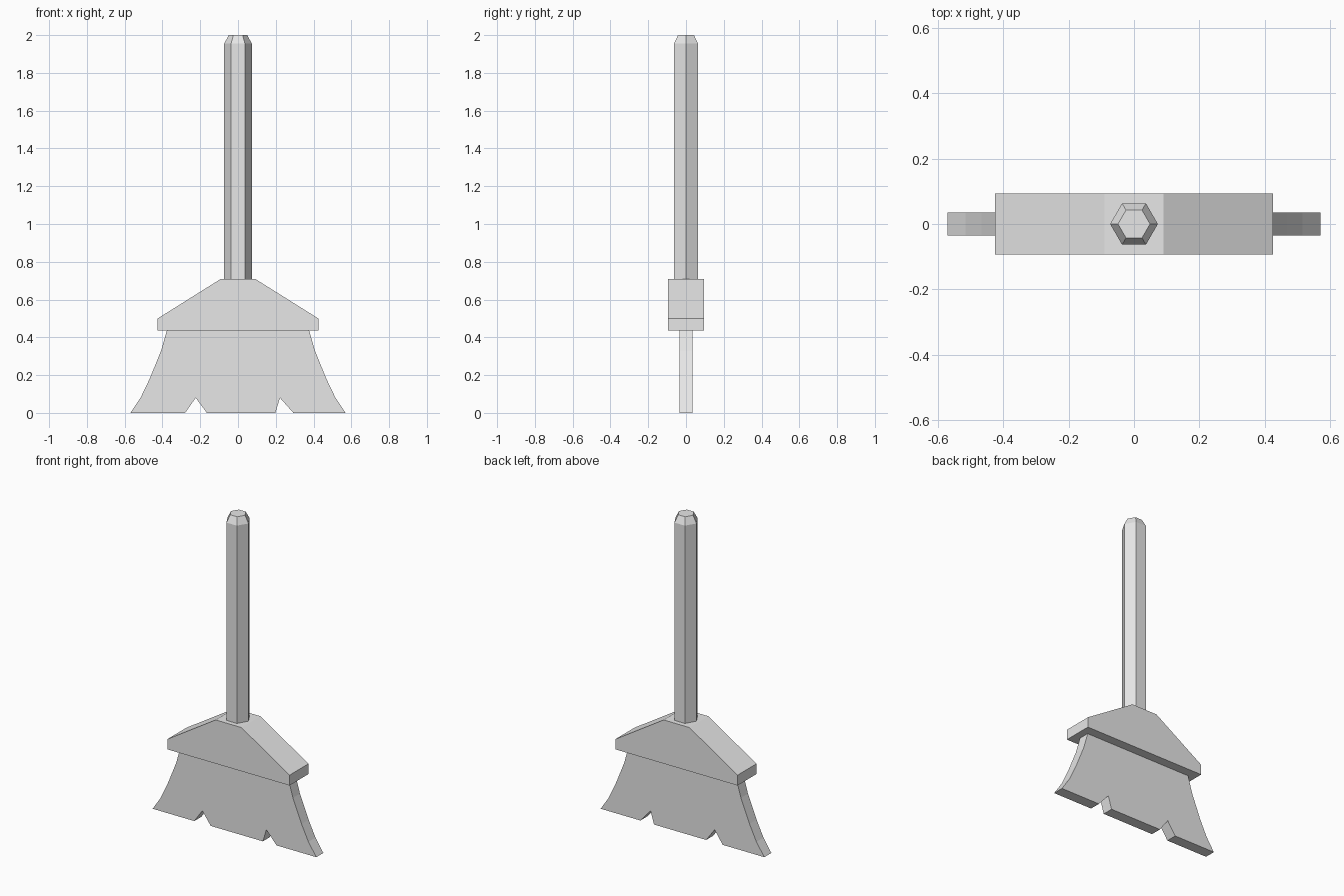
import bpy
import bmesh
import math

cube = bpy.data.objects.get("Cube")
if cube:
    bpy.data.objects.remove(cube, do_unlink=True)

grey = bpy.data.materials.new("plain_grey")
grey.use_nodes = True
grey.diffuse_color = (0.8, 0.8, 0.8, 1)
grey.node_tree.nodes["Principled BSDF"].inputs["Base Color"].default_value = (0.8, 0.8, 0.8, 1)


def add_object(name, bm):
    bmesh.ops.recalc_face_normals(bm, faces=bm.faces)
    mesh = bpy.data.meshes.new(name)
    bm.to_mesh(mesh)
    bm.free()
    mesh.materials.append(grey)
    obj = bpy.data.objects.new(name, mesh)
    bpy.context.collection.objects.link(obj)
    return obj


def slab(name, outline, half_depth):
    """Extrude an (x, z) outline along y, centred on y = 0."""
    bm = bmesh.new()
    face = bm.faces.new([bm.verts.new((x, -half_depth, z)) for x, z in outline])
    result = bmesh.ops.extrude_face_region(bm, geom=[face], use_keep_orig=True)
    verts = [v for v in result["geom"] if isinstance(v, bmesh.types.BMVert)]
    bmesh.ops.translate(bm, verts=verts, vec=(0, 2 * half_depth, 0))
    return add_object(name, bm)


def mirrored(points):
    """Close a right-hand half outline with its mirror image."""
    return points + [(-x, z) for x, z in reversed(points)]


def hex_rod(name, rings):
    """Hexagonal rod through (radius, z) rings, corners on the x axis."""
    bm = bmesh.new()
    loops = [[bm.verts.new((r * math.cos(i * math.pi / 3), r * math.sin(i * math.pi / 3), z))
              for i in range(6)] for r, z in rings]
    for low, high in zip(loops, loops[1:]):
        for i in range(6):
            j = (i + 1) % 6
            bm.faces.new((low[i], low[j], high[j], high[i]))
    bm.faces.new(loops[0])
    bm.faces.new(loops[-1])
    return add_object(name, bm)


# Handle with a chamfered tip, seated in the head
hex_rod("handle", [(0.073, 0.69), (0.073, 1.955), (0.049, 2.0)])

# Sloped head that holds the bristles
slab("head", mirrored([(0.425, 0.435), (0.425, 0.5), (0.09, 0.71)]), 0.094)

# Flared bristles with two uneven notches in the lower edge
flare = [(0.57, 0), (0.515, 0.082), (0.467, 0.182), (0.407, 0.33), (0.377, 0.435), (0.377, 0.445)]
notches = [(-0.28, 0), (-0.224, 0.08), (-0.165, 0), (0.198, 0), (0.222, 0.08), (0.293, 0)]
slab("bristles", mirrored(flare) + notches, 0.035)
